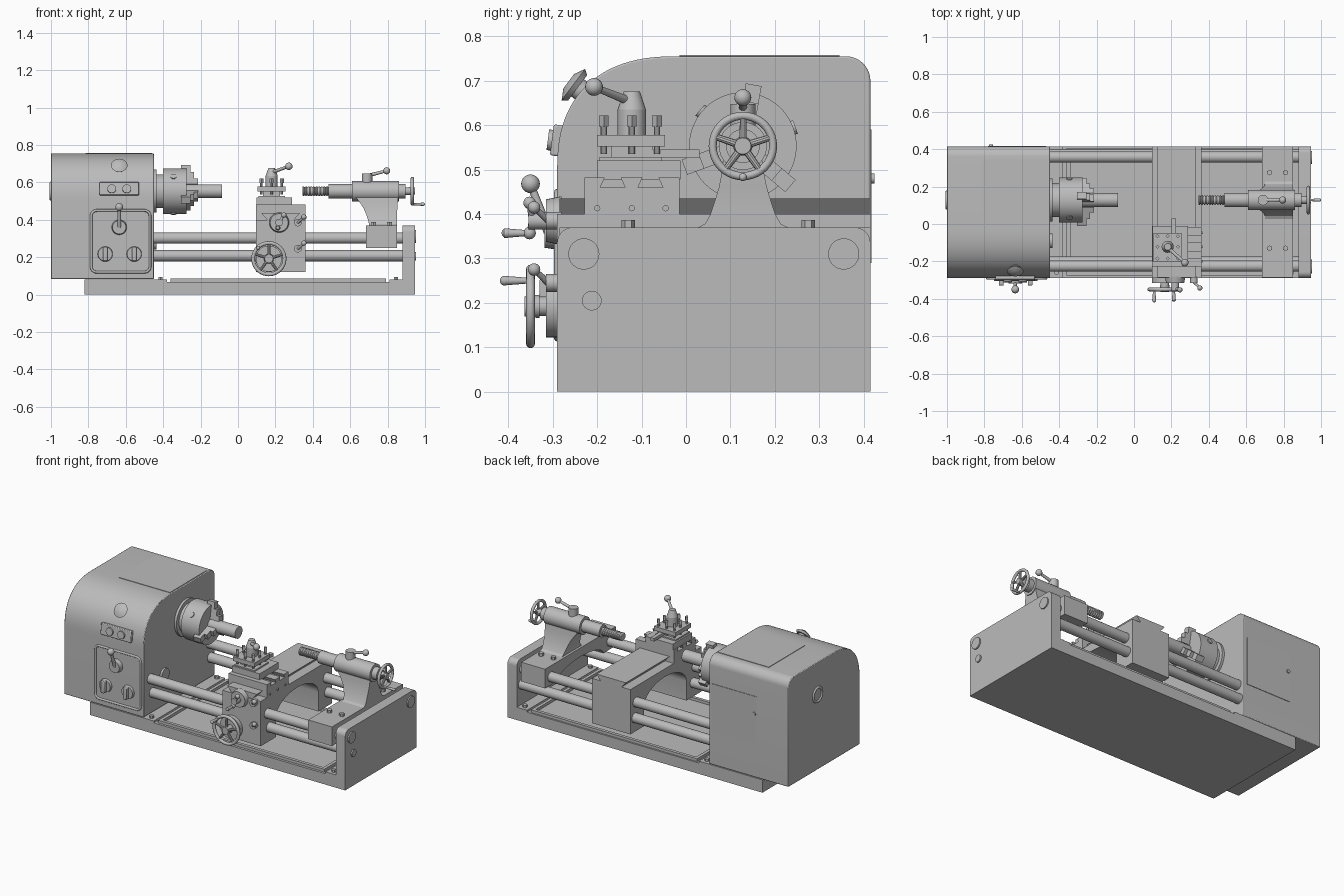
import bpy, bmesh, math
from mathutils import Vector as V

grey = bpy.data.materials.new("machine_grey")
grey.diffuse_color = (0.5, 0.5, 0.5, 1)


def finish(ob, name, bevel=0):
    ob.name = name
    ob.data.materials.clear()
    ob.data.materials.append(grey)
    if bevel:
        m = ob.modifiers.new("bevel", 'BEVEL')
        m.width, m.segments, m.limit_method = bevel, 2, 'ANGLE'
    bpy.ops.object.select_all(action='DESELECT')
    ob.select_set(True)
    bpy.context.view_layer.objects.active = ob
    if ob.type == 'MESH':
        bpy.ops.object.shade_smooth_by_angle(angle=math.radians(32))
    return ob


def box(name, lo, hi, bevel=0):
    lo, hi = V(lo), V(hi)
    bpy.ops.mesh.primitive_cube_add(size=1, location=(lo + hi) / 2)
    ob = bpy.context.object
    for v in ob.data.vertices:
        v.co = [c * d for c, d in zip(v.co, hi - lo)]
    return finish(ob, name, bevel)


def cyl(name, a, b, r, r2=None, n=32):
    a, b = V(a), V(b)
    bpy.ops.mesh.primitive_cone_add(vertices=n, radius1=r, radius2=r if r2 is None else r2,
                                    depth=(b - a).length, location=(a + b) / 2,
                                    rotation=(b - a).to_track_quat('Z', 'Y').to_euler())
    return finish(bpy.context.object, name)


def ball(name, c, r, scale=(1, 1, 1)):
    bpy.ops.mesh.primitive_uv_sphere_add(segments=20, ring_count=12, radius=r, location=c, scale=scale)
    return finish(bpy.context.object, name)


def ring(name, c, axis, R, r):
    bpy.ops.mesh.primitive_torus_add(major_radius=R, minor_radius=r, major_segments=40, minor_segments=12,
                                     location=c, rotation=V(axis).to_track_quat('Z', 'Y').to_euler())
    return finish(bpy.context.object, name)


def loft(name, rings, bevel=0):
    """Skin a list of equal-length point rings and cap both ends."""
    bm = bmesh.new()
    rows = [[bm.verts.new(p) for p in r] for r in rings]
    n = len(rows[0])
    for p, q in zip(rows, rows[1:]):
        for i in range(n):
            bm.faces.new((p[i], p[(i + 1) % n], q[(i + 1) % n], q[i]))
    bm.faces.new(rows[0])
    bm.faces.new(rows[-1])
    bmesh.ops.recalc_face_normals(bm, faces=bm.faces)
    me = bpy.data.meshes.new(name)
    bm.to_mesh(me)
    bm.free()
    ob = bpy.data.objects.new(name, me)
    bpy.context.collection.objects.link(ob)
    return finish(ob, name, bevel)


def prism_x(name, prof, x0, x1, bevel=0):
    return loft(name, [[(x, y, z) for y, z in prof] for x in (x0, x1)], bevel)


def arc(cy, cz, ry, rz, a0, a1, n=10):
    return [(cy + ry * math.cos(t), cz + rz * math.sin(t))
            for t in (math.radians(a0 + (a1 - a0) * i / n) for i in range(n + 1))]


def handwheel(name, c, axis, R, r):
    c, axis = V(c), V(axis)
    ring(name + "_rim", c, axis, R - r, r)
    q = axis.to_track_quat('Z', 'Y')
    cyl(name + "_hub", c - axis * 0.02, c + axis * 0.014, R * 0.28, R * 0.24)
    for i in range(5):
        t = math.tau * i / 5 + 0.3
        cyl(name + "_spoke", c, c + q @ V((math.cos(t), math.sin(t), 0)) * (R - r), 0.009, 0.007, 10)


def lever(name, a, b, r, rb):
    cyl(name + "_arm", a, b, r, r * 0.75, 14)
    ball(name + "_ball", b, rb)


AY, AZ = 0.128, 0.553          # spindle axis

# base, tray and right end plate
box("base", (-0.82, -0.29, 0), (0.945, 0.415, 0.068))
box("base_left_pad", (-0.82, -0.29, 0.06), (-0.38, 0.415, 0.08))
box("base_right_pad", (0.81, -0.29, 0.06), (0.9, 0.415, 0.08))
for y0, y1 in ((-0.275, -0.255), (0.385, 0.405)):
    box("tray_rim_long", (-0.36, y0, 0.06), (0.79, y1, 0.085))
for x0, x1 in ((-0.36, -0.34), (0.77, 0.79)):
    box("tray_rim_short", (x0, -0.275, 0.06), (x1, 0.405, 0.085))
for x in (-0.415, 0.845):
    for y in (-0.26, 0.385):
        cyl("base_bolt", (x, y, 0.07), (x, y, 0.095), 0.013, n=6)
prism_x("end_plate", [(-0.29, 0.02)] + arc(-0.255, 0.335, 0.035, 0.035, 180, 90)
        + arc(0.38, 0.335, 0.035, 0.035, 90, 0) + [(0.415, 0.02)], 0.88, 0.945)
for y, z, r in ((-0.23, 0.31, 0.035), (0.355, 0.31, 0.035), (-0.212, 0.205, 0.022)):
    cyl("end_plug", (0.94, y, z), (0.953, y, z), r)

# bed rods and feed rod
for y, z in ((-0.225, 0.302), (0.358, 0.302), (-0.205, 0.208), (0.37, 0.208)):
    cyl("bed_rod", (-0.5, y, z), (0.9, y, z), 0.03)

# headstock housing with a superellipse front shoulder
front = []
for i in range(25):
    t = math.pi / 2 * i / 24
    front.append((-0.02 - 0.27 * math.cos(t) ** (2 / 2.4), 0.50 + 0.255 * math.sin(t) ** (2 / 2.4)))
prism_x("headstock", [(-0.29, 0.083)] + front + arc(0.36, 0.7, 0.055, 0.055, 90, 0) + [(0.415, 0.083)],
        -1, -0.45, 0.004)
box("headstock_lid", (-0.815, -0.015, 0.75), (-0.46, 0.345, 0.758))
box("rear_door", (-0.78, 0.41, 0.29), (-0.47, 0.418, 0.59))
cyl("rear_door_knob", (-0.765, 0.41, 0.48), (-0.765, 0.424, 0.48), 0.011)
cyl("side_plug", (-0.455, -0.09, 0.28), (-0.437, -0.09, 0.28), 0.038)
ring("spindle_bore_rim", (-1, AY, AZ), (1, 0, 0), 0.043, 0.008)
cyl("spindle_bore", (-1.001, AY, AZ), (-0.99, AY, AZ), 0.036)

# front control panel frame
crv = bpy.data.curves.new("panel_frame", 'CURVE')
crv.dimensions, crv.bevel_depth, crv.bevel_resolution = '3D', 0.007, 2
pts = (arc(-0.50, 0.42, 0.03, 0.03, 0, 90, 6) + arc(-0.755, 0.42, 0.03, 0.03, 90, 180, 6)
       + arc(-0.755, 0.15, 0.03, 0.03, 180, 270, 6) + arc(-0.50, 0.15, 0.03, 0.03, 270, 360, 6))
sp = crv.splines.new('POLY')
sp.points.add(len(pts) - 1)
sp.use_cyclic_u = True
for p, (x, z) in zip(sp.points, pts):
    p.co = (x, -0.29, z, 1)
frame = bpy.data.objects.new("panel_frame", crv)
bpy.context.collection.objects.link(frame)
finish(frame, "panel_frame")
for x in (-0.71, -0.555):
    cyl("selector_dial", (x, -0.28, 0.217), (x, -0.305, 0.217), 0.042, 0.038)
    box("selector_grip", (x - 0.012, -0.33, 0.18), (x + 0.012, -0.295, 0.255), 0.005)
cyl("gear_lever_boss", (-0.635, -0.28, 0.36), (-0.635, -0.318, 0.36), 0.042, 0.036)
lever("gear_lever", (-0.635, -0.31, 0.36), (-0.635, -0.35, 0.468), 0.011, 0.021)

# push buttons and emergency stop on the curved shoulder
plate = box("button_plate", (-0.74, -0.302, 0.53), (-0.53, -0.27, 0.6), 0.004)
plate.rotation_euler.x = -0.13
for x in (-0.675, -0.595):
    cyl("push_button", (x, -0.28, 0.563), (x, -0.311, 0.567), 0.026, 0.023)
N = V((0, -0.8, 0.6))
P = V((-0.635, -0.228, 0.672))
cyl("stop_stem", P, P + N * 0.025, 0.024)
cyl("stop_button", P + N * 0.02, P + N * 0.032, 0.036, 0.044)
cyl("stop_button_cap", P + N * 0.032, P + N * 0.045, 0.044, 0.02)

# chuck, jaws and workpiece
for name, x0, x1, r in (("spindle_flange", -0.46, -0.435, 0.115), ("spindle_nose", -0.44, -0.395, 0.09),
                        ("chuck_body", -0.40, -0.275, 0.121), ("workpiece", -0.28, -0.085, 0.037)):
    cyl(name, (x0, AY, AZ), (x1, AY, AZ), r, n=48)
for deg in (80, 200, 320):
    t = math.radians(deg)
    d, s = V((0, math.cos(t), math.sin(t))), V((0, -math.sin(t), math.cos(t))) * 0.018
    c = V((0, AY, AZ))
    for a, b, x1 in ((0.035, 0.14, -0.255), (0.035, 0.1, -0.235), (0.035, 0.065, -0.215)):
        quad = [c + d * a + s, c + d * b + s, c + d * b - s, c + d * a - s]
        prism_x("chuck_jaw", [(p.y, p.z) for p in quad], -0.305, x1)
    k = c - d * 0.1
    cyl("chuck_key_socket", (-0.345, k.y, k.z), V((-0.345, 0, 0)) + c - d * 0.126, 0.016)

# carriage: arched saddle with a dovetail way on top
prism_x("carriage", [(-0.29, 0.12), (-0.29, 0.40), (0.415, 0.40), (0.415, 0.12), (0.28, 0.12)]
        + arc(0.07, 0.24, 0.21, 0.11, 0, 180, 18) + [(-0.14, 0.12)], 0.095, 0.36)
loft("saddle_dovetail", [[(0.16, y, 0.395), (0.125, y, 0.435), (0.33, y, 0.435), (0.295, y, 0.395)]
                         for y in (-0.285, 0.415)])
prof = [(-0.228, 0.40), (-0.228, 0.482)]
for y in (-0.165, -0.08):        # dovetail grooves
    prof += [(y - 0.018, 0.482), (y - 0.028, 0.46), (y + 0.028, 0.46), (y + 0.018, 0.482)]
prism_x("cross_slide", prof + [(-0.015, 0.482), (-0.015, 0.40)], 0.095, 0.36)
for y in (-0.2, -0.122, -0.046):
    cyl("gib_screw", (0.355, y, 0.413), (0.365, y, 0.413), 0.007, n=12)

# tool post
box("top_slide", (0.1, -0.2, 0.478), (0.29, -0.012, 0.52))
box("tool_post_core", (0.135, -0.168, 0.515), (0.225, -0.075, 0.56))
box("tool_post_base", (0.11, -0.195, 0.515), (0.25, -0.055, 0.528))
box("tool_post_plate", (0.105, -0.2, 0.552), (0.255, -0.047, 0.578))
for x in (0.125, 0.18, 0.235):
    for y in (-0.185, -0.122, -0.065):
        if (x, y) != (0.18, -0.122):
            cyl("tool_clamp_screw", (x, y, 0.535), (x, y, 0.6), 0.007, n=10)
            cyl("tool_clamp_screw_head", (x, y, 0.597), (x, y, 0.622), 0.011, n=4)
cyl("tool_post_collar", (0.18, -0.122, 0.575), (0.18, -0.122, 0.635), 0.032)
cyl("tool_post_cone", (0.18, -0.122, 0.635), (0.18, -0.122, 0.676), 0.032, 0.018)
lever("tool_post_lever", (0.185, -0.13, 0.655), (0.272, -0.207, 0.686), 0.01, 0.02)
box("cutting_tool", (0.2, -0.12, 0.526), (0.225, 0.03, 0.545))

# apron handwheel, cross-feed crank and small levers
cyl("apron_boss", (0.165, -0.28, 0.192), (0.165, -0.315, 0.192), 0.07)
handwheel("apron_handwheel", (0.165, -0.35, 0.192), (0, -1, 0), 0.094, 0.01)
cyl("apron_wheel_shaft", (0.165, -0.3, 0.192), (0.165, -0.345, 0.192), 0.022)
cyl("apron_wheel_grip", (0.108, -0.35, 0.25), (0.108, -0.412, 0.25), 0.006, 0.011, 14)
ball("apron_wheel_grip_end", (0.108, -0.408, 0.25), 0.011)
cyl("cross_feed_dial", (0.22, -0.28, 0.385), (0.22, -0.315, 0.385), 0.055, 0.048)
cyl("cross_feed_hub", (0.22, -0.31, 0.385), (0.22, -0.355, 0.385), 0.02)
lever("cross_feed_arm", (0.22, -0.345, 0.385), (0.245, -0.352, 0.425), 0.009, 0.014)
lever("cross_feed_crank", (0.22, -0.345, 0.385), (0.213, -0.352, 0.357), 0.009, 0.014)
cyl("cross_feed_grip", (0.213, -0.35, 0.357), (0.213, -0.41, 0.357), 0.006, 0.011, 14)
ball("cross_feed_grip_end", (0.213, -0.404, 0.357), 0.011)
for z in (0.385, 0.245):
    cyl("feed_lever_boss", (0.32, -0.28, z), (0.32, -0.315, z), 0.02)
    lever("feed_lever", (0.32, -0.31, z), (0.352, -0.342, z + 0.03), 0.008, 0.014)

# tailstock bridge and flared column
prism_x("tailstock_base", [(-0.285, 0.25), (-0.285, 0.37), (0.415, 0.37), (0.415, 0.25), (0.29, 0.25)]
        + arc(0.065, 0.25, 0.225, 0.065, 0, 180, 14)[1:-1] + [(-0.16, 0.25)], 0.685, 0.85)
rings = []
for z, x0, x1, h in ((0.365, 0.70, 0.85, 0.11), (0.378, 0.70, 0.85, 0.085), (0.40, 0.695, 0.85, 0.073),
                     (0.43, 0.685, 0.85, 0.063), (0.46, 0.672, 0.852, 0.054), (0.49, 0.653, 0.854, 0.048),
                     (0.52, 0.63, 0.855, 0.044)):
    rings.append([(x0, AY - h, z), (x1, AY - h, z), (x1, AY + h, z), (x0, AY + h, z)])
loft("tailstock_column", rings)
for x in (0.725, 0.81):
    for y in (-0.13, 0.275):
        cyl("tailstock_bolt", (x, y, 0.365), (x, y, 0.387), 0.015, n=6)

# tailstock barrel, quill and threaded spindle
for name, x0, x1, r in (("tailstock_barrel", 0.61, 0.86, 0.054), ("quill", 0.485, 0.62, 0.038),
                        ("tail_spindle", 0.345, 0.49, 0.022), ("barrel_end_cap", 0.855, 0.895, 0.038),
                        ("tail_wheel_shaft", 0.89, 0.925, 0.02)):
    cyl(name, (x0, AY, AZ), (x1, AY, AZ), r)
for i in range(10):
    ring("spindle_thread", (0.35 + i * 0.014, AY, AZ), (1, 0, 0), 0.021, 0.005)

# quill lock and tailstock handwheel
cyl("quill_lock_post", (0.69, AY, 0.59), (0.69, AY, 0.648), 0.028)
lever("quill_lock", (0.69, AY, 0.635), (0.795, AY, 0.662), 0.01, 0.019)
handwheel("tail_handwheel", (0.932, AY, AZ), (1, 0, 0), 0.077, 0.009)
cyl("tail_wheel_grip", (0.932, AY, 0.483), (0.99, AY, 0.483), 0.005, 0.009, 14)
ball("tail_wheel_grip_end", (0.991, AY, 0.483), 0.009)
